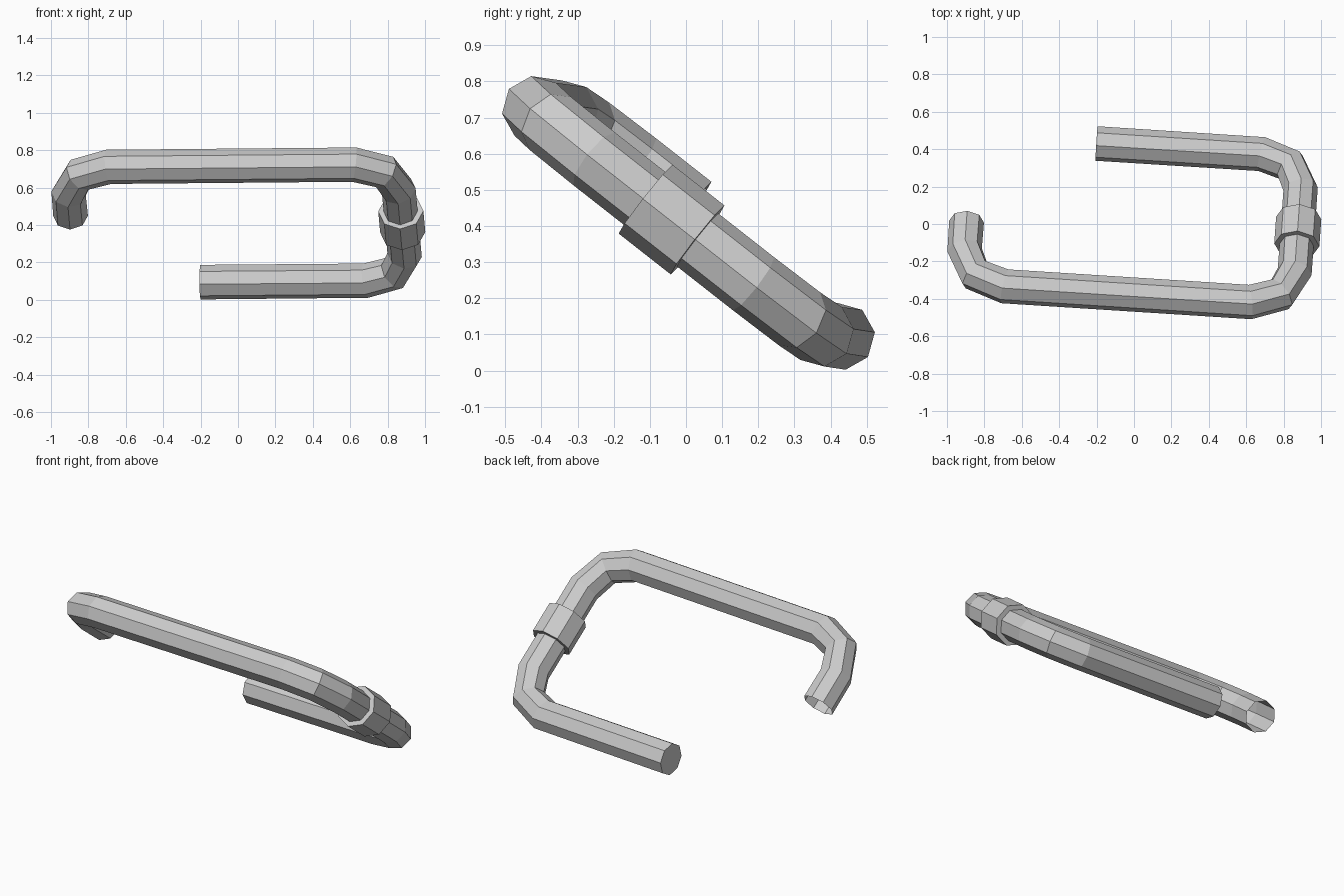
import bpy, bmesh
from math import cos, sin, pi
from mathutils import Vector

if "Cube" in bpy.data.objects:
    bpy.data.objects.remove(bpy.data.objects["Cube"])

# Tilted working plane: A along the bars, B along the legs, N its normal
A = Vector((1, -0.064, 0.009)).normalized()
B = Vector((0.056, 0.787, -0.617))
B = (B - A * B.dot(A)).normalized()
N = A.cross(B)
ORIGIN = Vector((0, 0.011, 0.414))


def arc(cs, ct, r, start, end, steps=2):
    """Points of a bend in plane coordinates (angles in degrees)."""
    out = []
    for i in range(steps + 1):
        a = (start + (end - start) * i / steps) * pi / 180
        out.append((cs + r * cos(a), ct + r * sin(a)))
    return out


def tube(name, path, radius, cap_start=True, cap_end=True, sides=8):
    """Flat-sided tube swept along a path lying in the working plane."""
    pts = [Vector(p) for p in path]
    bm = bmesh.new()
    rings = []
    for i, p in enumerate(pts):
        d = (pts[min(i + 1, len(pts) - 1)] - pts[max(i - 1, 0)])
        if 0 < i < len(pts) - 1:
            d = (pts[i + 1] - p).normalized() + (p - pts[i - 1]).normalized()
        d.normalize()
        side = A * -d.y + B * d.x
        c = ORIGIN + A * p.x + B * p.y
        rings.append([bm.verts.new(c + radius * (side * cos(2 * pi * k / sides)
                                                 + N * sin(2 * pi * k / sides)))
                      for k in range(sides)])
    for r0, r1 in zip(rings, rings[1:]):
        for k in range(sides):
            j = (k + 1) % sides
            bm.faces.new((r0[k], r0[j], r1[j], r1[k]))
    if cap_start:
        bm.faces.new(rings[0][::-1])
    if cap_end:
        bm.faces.new(rings[-1])
    bmesh.ops.recalc_face_normals(bm, faces=bm.faces)
    mesh = bpy.data.meshes.new(name)
    bm.to_mesh(mesh)
    bm.free()
    obj = bpy.data.objects.new(name, mesh)
    bpy.context.collection.objects.link(obj)
    return obj


# Bent rod: open hook end, upper bar, right leg, lower bar
path = [(-0.893, -0.07)]
path += arc(-0.665, -0.264, 0.228, 180, 270)
path += arc(0.65, -0.266, 0.226, 270, 360)
path += arc(0.656, 0.295, 0.22, 0, 90)
path += [(-0.23, 0.515)]
tube("bent_rod", path, 0.093, cap_start=False)

# Locking sleeve around the right leg
tube("sleeve", [(0.877, -0.085), (0.877, 0.098)], 0.121)
